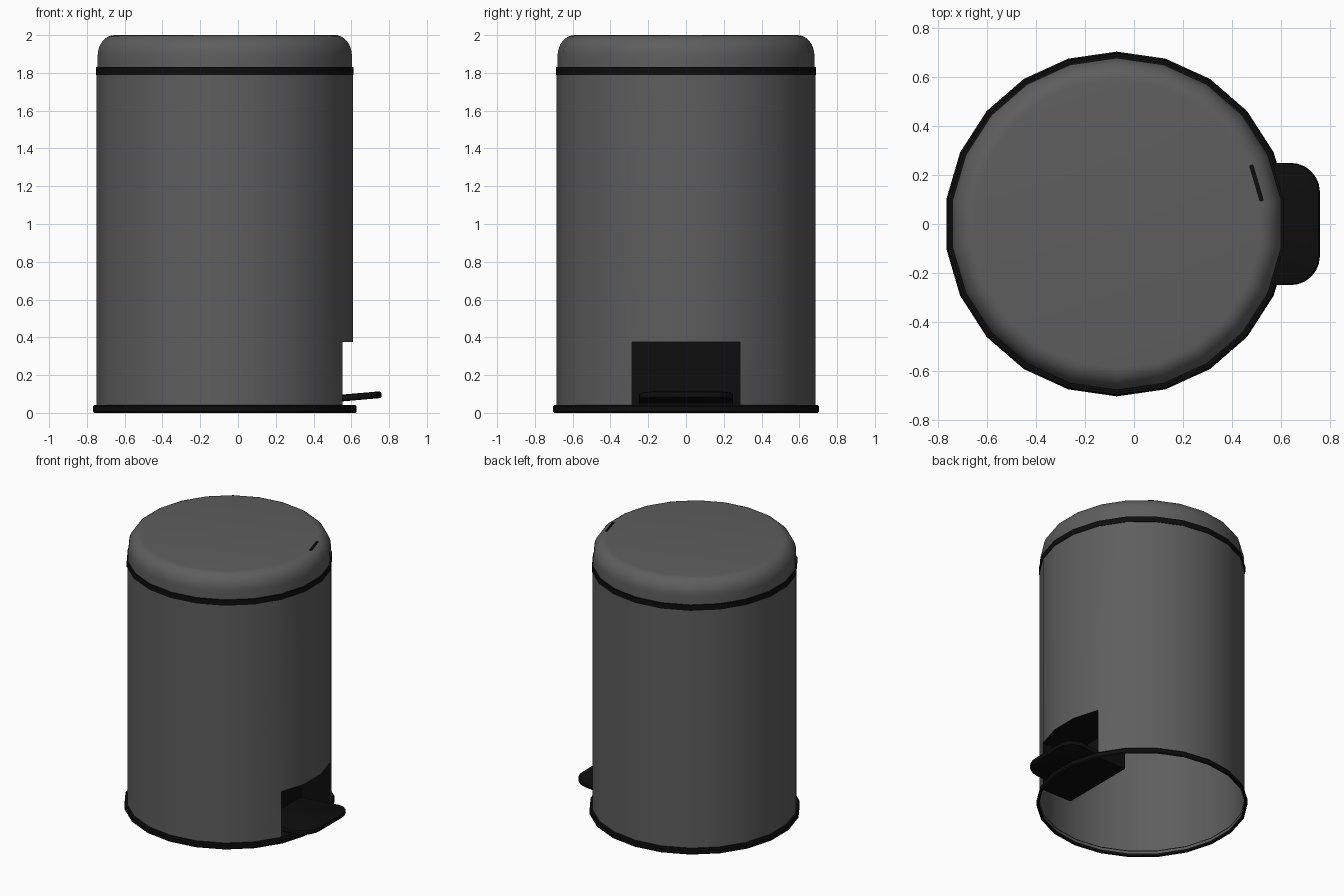
import bpy, bmesh, math
from mathutils import Matrix, Vector

if "Cube" in bpy.data.objects:
    bpy.data.objects.remove(bpy.data.objects["Cube"])

SIDES = 22
CX = -0.07          # axis of the bin
STEP = 2 * math.pi / SIDES


def material(name, v):
    m = bpy.data.materials.new(name)
    m.diffuse_color = (v, v, v, 1)
    m.use_nodes = True
    m.node_tree.nodes["Principled BSDF"].inputs["Base Color"].default_value = m.diffuse_color
    return m


GREY = material("dark grey metal", 0.112)
BLACK = material("black plastic", 0.004)


def finish(bm, name, mat, smooth=True):
    bmesh.ops.recalc_face_normals(bm, faces=bm.faces)
    me = bpy.data.meshes.new(name)
    bm.to_mesh(me)
    bm.free()
    ob = bpy.data.objects.new(name, me)
    bpy.context.collection.objects.link(ob)
    me.materials.append(mat)
    if smooth:
        bpy.ops.object.select_all(action='DESELECT')
        ob.select_set(True)
        bpy.context.view_layer.objects.active = ob
        bpy.ops.object.shade_smooth_by_angle(angle=math.radians(35))
    return ob


def lathe(name, profile, mat, closed=False, cap=False, skip=None):
    """Revolve (radius, z) points around the bin axis; skip(level, side) leaves holes."""
    bm = bmesh.new()
    rings = [[bm.verts.new((CX + r * math.cos((k + 0.5) * STEP),
                            r * math.sin((k + 0.5) * STEP), z))
              for k in range(SIDES)] for r, z in profile]
    for i in range(len(rings) if closed else len(rings) - 1):
        a, b = rings[i], rings[(i + 1) % len(rings)]
        for k in range(SIDES):
            if skip and skip(i, k):
                continue
            j = (k + 1) % SIDES
            bm.faces.new((a[k], a[j], b[j], b[k]))
    if cap:
        bm.faces.new(rings[-1])
    return finish(bm, name, mat)


# Body wall, with three facets left out at the bottom right for the pedal
lathe("body", [(0.685, 0.02), (0.685, 0.375), (0.685, 1.80)], GREY,
      skip=lambda i, k: i == 0 and k in (SIDES - 2, SIDES - 1, 0))

# Foot ring and the seal under the lid
lathe("base_ring", [(0.69, 0.005), (0.698, 0.0), (0.705, 0.008), (0.705, 0.034),
                    (0.698, 0.042), (0.684, 0.042)], BLACK, closed=True)
lathe("lid_seal", [(0.68, 1.79), (0.689, 1.79), (0.689, 1.83), (0.68, 1.83)],
      BLACK, closed=True)

# Lid with rounded shoulder
shoulder = [(0.59 + 0.09 * math.cos(t), 1.89 + 0.11 * math.sin(t))
            for t in (i * math.pi / 16 for i in range(9))]
lathe("lid", [(0.68, 1.83)] + shoulder, GREY, cap=True)

# Pedal recess: box open towards the outside, following the wall
half = 0.685 * math.sin(1.5 * STEP)
back = 0.315
plan = [(back, -half)] + [(CX + 0.685 * math.cos(a * STEP), 0.685 * math.sin(a * STEP))
                          for a in (-1.5, -0.5, 0.5, 1.5)] + [(back, half)]
bm = bmesh.new()
low = [bm.verts.new((x, y, 0.012)) for x, y in plan]
high = [bm.verts.new((x, y, 0.375)) for x, y in plan]
bm.faces.new(low)
bm.faces.new(high)
for i, j in ((0, 1), (4, 5), (5, 0)):
    bm.faces.new((low[i], low[j], high[j], high[i]))
finish(bm, "pedal_recess", BLACK, smooth=False)

# Pedal: rounded plate, tilted slightly up towards its tip
R, TIP, W, T = 0.12, 0.76, 0.25, 0.036
outline = [(0.33, -W)]
for cy, start in ((-W + R, -90), (W - R, 0)):
    for i in range(7):
        a = math.radians(start + i * 15)
        outline.append((TIP - R + R * math.cos(a), cy + R * math.sin(a)))
outline.append((0.33, W))
bm = bmesh.new()
face = bm.faces.new([bm.verts.new((x, y, -T / 2)) for x, y in outline])
ext = bmesh.ops.extrude_face_region(bm, geom=[face])
bmesh.ops.translate(bm, vec=(0, 0, T),
                    verts=[v for v in ext["geom"] if isinstance(v, bmesh.types.BMVert)])
rim = [e for e in bm.edges if abs(e.verts[0].co.z - e.verts[1].co.z) < 1e-4]
bmesh.ops.bevel(bm, geom=rim, offset=0.012, segments=2, profile=0.5, affect='EDGES')
pivot = Vector((TIP, 0, 0))
bmesh.ops.rotate(bm, cent=pivot, matrix=Matrix.Rotation(math.radians(-5), 3, 'Y'), verts=bm.verts)
bmesh.ops.translate(bm, vec=(0, 0, 0.097), verts=bm.verts)
finish(bm, "pedal", BLACK)

# Small dark mark on the lid edge, lying along one facet
bm = bmesh.new()
bmesh.ops.create_cube(bm, size=1)
bmesh.ops.scale(bm, vec=(0.018, 0.155, 0.008), verts=bm.verts)
upright = [e for e in bm.edges if abs(e.verts[0].co.z - e.verts[1].co.z) > 1e-4]
bmesh.ops.bevel(bm, geom=upright, offset=0.006, segments=2, profile=0.5, affect='EDGES')
bmesh.ops.rotate(bm, cent=(0, 0, 0), matrix=Matrix.Rotation(STEP, 3, 'Z'), verts=bm.verts)
bmesh.ops.translate(bm, vec=(CX + 0.595 * math.cos(STEP), 0.595 * math.sin(STEP), 1.997),
                    verts=bm.verts)
finish(bm, "lid_mark", BLACK, smooth=False)
